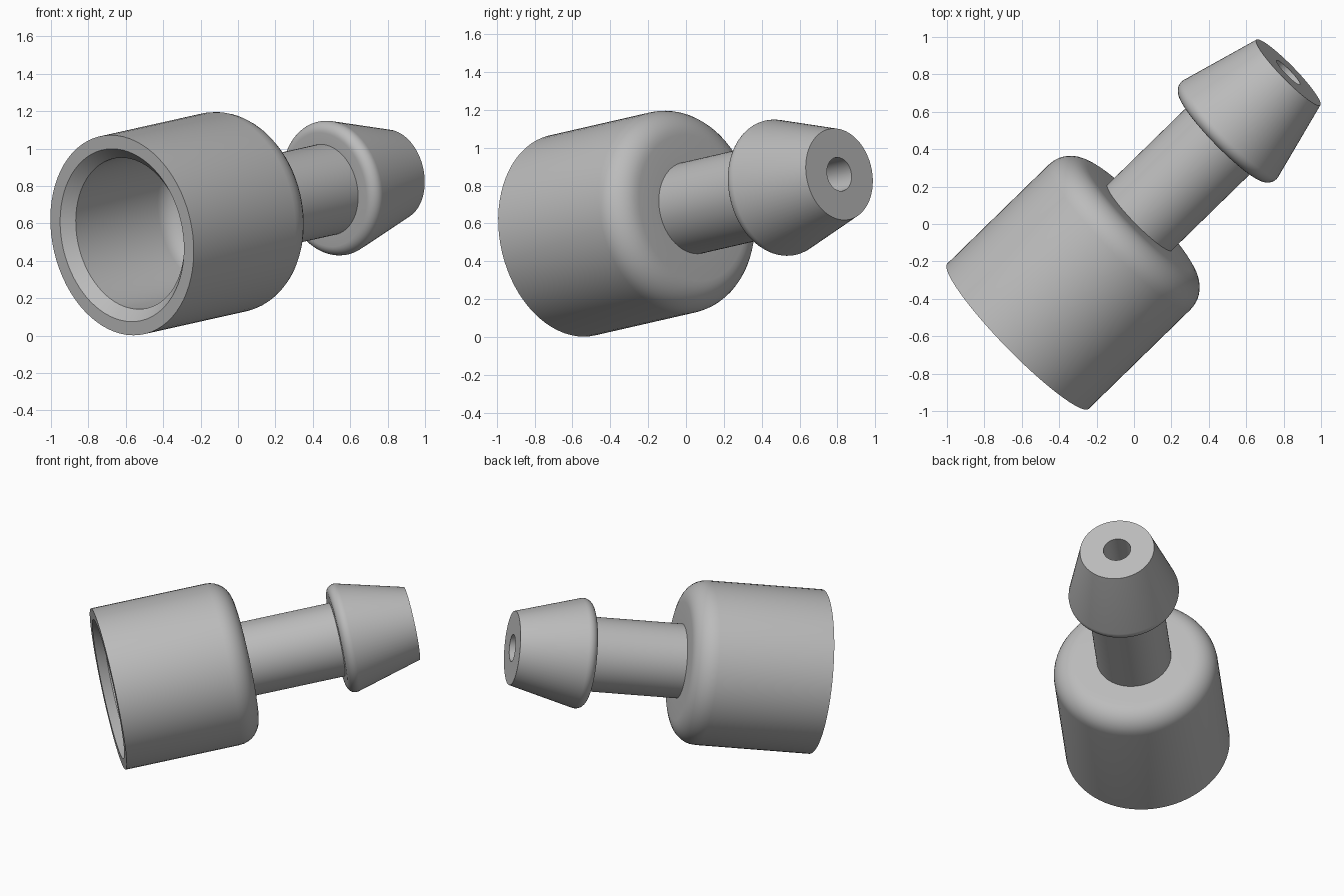
import bpy
import bmesh
from math import sin, cos, radians
from mathutils import Vector

cube = bpy.data.objects.get("Cube")
if cube:
    bpy.data.objects.remove(cube)

# Axis of the fitting: from the centre of the open socket to the barb tip
start = Vector((-0.62, -0.60, 0.537))
end = Vector((0.825, 0.81, 0.86))
axis = (end - start).normalized()
length = (end - start).length
SEGMENTS = 72


def arc(along, radius, size, a0, a1, steps=8):
    """Rounded corner in (distance along axis, radius) coordinates."""
    angles = [radians(a0 + (a1 - a0) * i / steps) for i in range(steps + 1)]
    return [(along + size * sin(a), radius + size * cos(a)) for a in angles]


# Closed half-section, outside first, then back through the bore
profile = [(0, 0.542)]                              # socket rim
profile += arc(0.77, 0.392, 0.15, 0, 90)            # rounded shoulder
profile += [(0.92, 0.246), (1.54, 0.246)]           # stem
profile += arc(1.595, 0.309, 0.055, -90, 15)        # rounded barb edge
profile += [(length, 0.245), (length, 0.09)]        # barb tip and hole
profile += [(0.80, 0.09)]                           # socket floor
profile += arc(0.68, 0.29, 0.12, 90, 0)             # rounded floor corner
profile += [(0.06, 0.41), (0, 0.468)]               # chamfered mouth

# Revolve the section
bm = bmesh.new()
verts = [bm.verts.new((r, 0, t)) for t, r in profile]
edges = [bm.edges.new((v, verts[(i + 1) % len(verts)])) for i, v in enumerate(verts)]
bmesh.ops.spin(bm, geom=verts + edges, cent=(0, 0, 0), axis=(0, 0, 1),
               angle=radians(360), steps=SEGMENTS, use_merge=True)
bmesh.ops.remove_doubles(bm, verts=bm.verts, dist=0.0005)
bmesh.ops.recalc_face_normals(bm, faces=bm.faces)
mesh = bpy.data.meshes.new("barbed_fitting")
bm.to_mesh(mesh)
bm.free()

fitting = bpy.data.objects.new("barbed_fitting", mesh)
bpy.context.collection.objects.link(fitting)
fitting.location = start
fitting.rotation_euler = axis.to_track_quat('Z', 'Y').to_euler()

# Plain grey finish
grey = bpy.data.materials.new("plain_grey")
grey.use_nodes = True
colour = (0.5, 0.5, 0.5, 1)
grey.diffuse_color = colour
grey.node_tree.nodes["Principled BSDF"].inputs["Base Color"].default_value = colour
mesh.materials.append(grey)

# Smooth curved walls, keep edges crisp
bpy.ops.object.select_all(action='DESELECT')
fitting.select_set(True)
bpy.context.view_layer.objects.active = fitting
bpy.ops.object.shade_smooth_by_angle(angle=radians(30))
